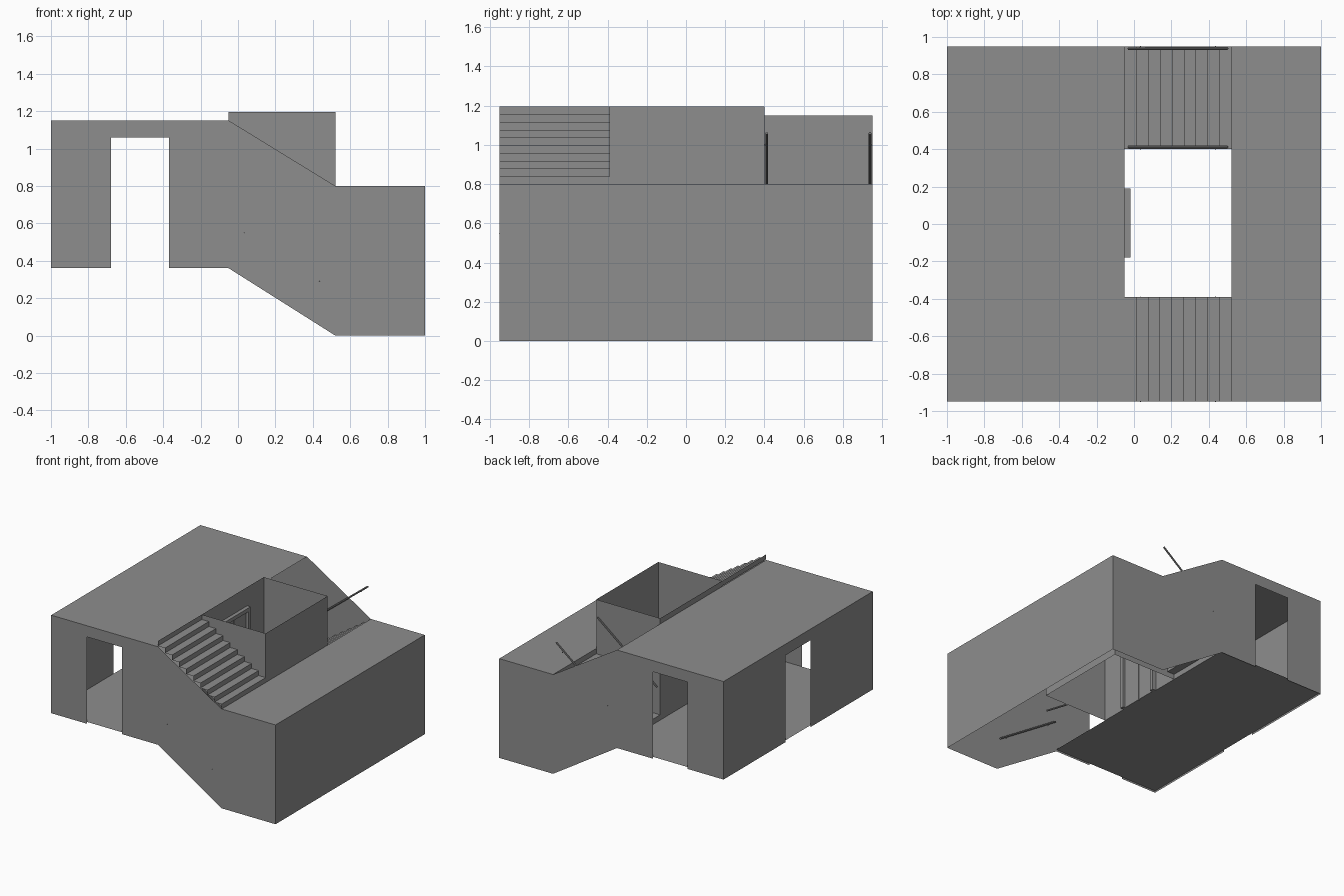
import bpy
from mathutils import Vector

cube = bpy.data.objects.get("Cube")
if cube:
    bpy.data.objects.remove(cube, do_unlink=True)

grey = bpy.data.materials.new("plain_grey")
grey.use_nodes = True
colour = (0.27, 0.27, 0.27, 1)
grey.diffuse_color = colour
grey.node_tree.nodes["Principled BSDF"].inputs["Base Color"].default_value = colour

# Main levels
W, D = 1.0, 0.95
X0, X1 = -0.05, 0.52            # stair zone between the two levels
Y0, Y1 = -0.39, 0.40            # central shaft
LOW, HIGH = 0.80, 1.15          # roof heights
BASE, FLOOR = 0.36, 0.375       # upper storey underside and floor
RIM, DOOR_TOP = 1.195, 1.06


def add_mesh(name, verts, faces):
    mesh = bpy.data.meshes.new(name)
    mesh.from_pydata(verts, [], faces)
    mesh.materials.append(grey)
    obj = bpy.data.objects.new(name, mesh)
    bpy.context.collection.objects.link(obj)
    return obj


def sheet(name, points):
    return add_mesh(name, points, [range(len(points))])


def level(name, xa, xb, z):
    return sheet(name, [(xa, -D, z), (xb, -D, z), (xb, D, z), (xa, D, z)])


def box(name, lo, hi):
    verts = [(x, y, z) for x in (lo[0], hi[0]) for y in (lo[1], hi[1]) for z in (lo[2], hi[2])]
    return add_mesh(name, verts, [(0, 1, 3, 2), (4, 6, 7, 5), (0, 4, 5, 1),
                                  (2, 3, 7, 6), (0, 2, 6, 4), (1, 5, 7, 3)])


def stairs(name, x_start, x_end, z_start, z_end, ya, yb, risers=10):
    # zigzag profile of risers and treads, swept across the stair width
    run = (x_end - x_start) / (risers - 1)
    rise = (z_end - z_start) / risers
    profile = []
    for i in range(risers):
        x = x_start + i * run
        profile += [(x, z_start + i * rise), (x, z_start + (i + 1) * rise)]
    verts = [(x, y, z) for x, z in profile for y in (ya, yb)]
    faces = [(2 * i, 2 * i + 1, 2 * i + 3, 2 * i + 2) for i in range(len(profile) - 1)]
    return add_mesh(name, verts, faces)


def rod(name, a, b, radius):
    a, b = Vector(a), Vector(b)
    bpy.ops.mesh.primitive_cylinder_add(vertices=8, radius=radius, depth=(b - a).length,
                                        location=(a + b) / 2)
    obj = bpy.context.object
    obj.name = name
    obj.rotation_euler = (b - a).to_track_quat("Z", "Y").to_euler()
    obj.data.materials.append(grey)


def handrail(name, a, b, wall_y):
    # sloping bar with two brackets into the wall
    rod(name, a, b, 0.007)
    for t in (0.12, 0.88):
        p = Vector(a).lerp(Vector(b), t)
        rod(name + "_bracket", p, (p.x, wall_y, p.z - 0.012), 0.003)


# Front and back walls, each with a doorway and the stepped outline
outline = [(-W, BASE), (-0.68, BASE), (-0.68, DOOR_TOP), (-0.37, DOOR_TOP), (-0.37, BASE),
           (X0, BASE), (X1, 0), (W, 0), (W, LOW), (X1, LOW), (X0, HIGH), (-W, HIGH)]
sheet("front_wall", [(x, -D, z) for x, z in outline])
sheet("back_wall", [(x, D, z) for x, z in reversed(outline)])

# End walls
sheet("low_end_wall", [(W, -D, 0), (W, D, 0), (W, D, LOW), (W, -D, LOW)])
door = 0.16
end = [(-D, BASE), (-door, BASE), (-door, DOOR_TOP), (door, DOOR_TOP),
       (door, BASE), (D, BASE), (D, HIGH), (-D, HIGH)]
sheet("high_end_wall", [(-W, y, z) for y, z in reversed(end)])

# Roofs and upper floor
level("high_roof", -W, X0, HIGH)
level("low_roof", X1, W, LOW)
level("upper_floor", -W, X0, FLOOR)

# Central open shaft
corners = [(X0, Y0), (X1, Y0), (X1, Y1), (X0, Y1)]
add_mesh("shaft_walls", [(x, y, z) for z in (FLOOR, RIM) for x, y in corners],
         [(i, (i + 1) % 4, (i + 1) % 4 + 4, i + 4) for i in range(4)])

# Double door on the shaft wall
box("door_lintel", (X0, -0.18, 1.015), (-0.02, 0.19, 1.045))
for side, y in (("front", -0.18), ("back", 0.16)):
    box(side + "_door_post", (X0, y, FLOOR), (-0.02, y + 0.03, 1.015))
for side, y in (("front", -0.15), ("back", 0.008)):
    box(side + "_door_leaf", (X0, y, FLOOR), (X0 + 0.009, y + 0.152, 1.015))

# Stairs between the roofs, and from the upper floor to the low roof
stairs("roof_stairs", X1, X0, LOW, RIM, -D, Y0)
stairs("inner_stairs", X0, X1, FLOOR, LOW, Y1, D)

# Handrails on both sides of each stairwell
for side, y, wall in (("shaft", Y1 + 0.012, Y1), ("outer", D - 0.012, D)):
    handrail("back_%s_handrail" % side, (-0.03, y, 0.64), (0.50, y, 1.06), wall)
for side, y, wall in (("shaft", Y0 - 0.012, Y0), ("outer", -D + 0.012, -D)):
    handrail("front_%s_handrail" % side, (-0.03, y, 0.60), (0.50, y, 0.26), wall)
